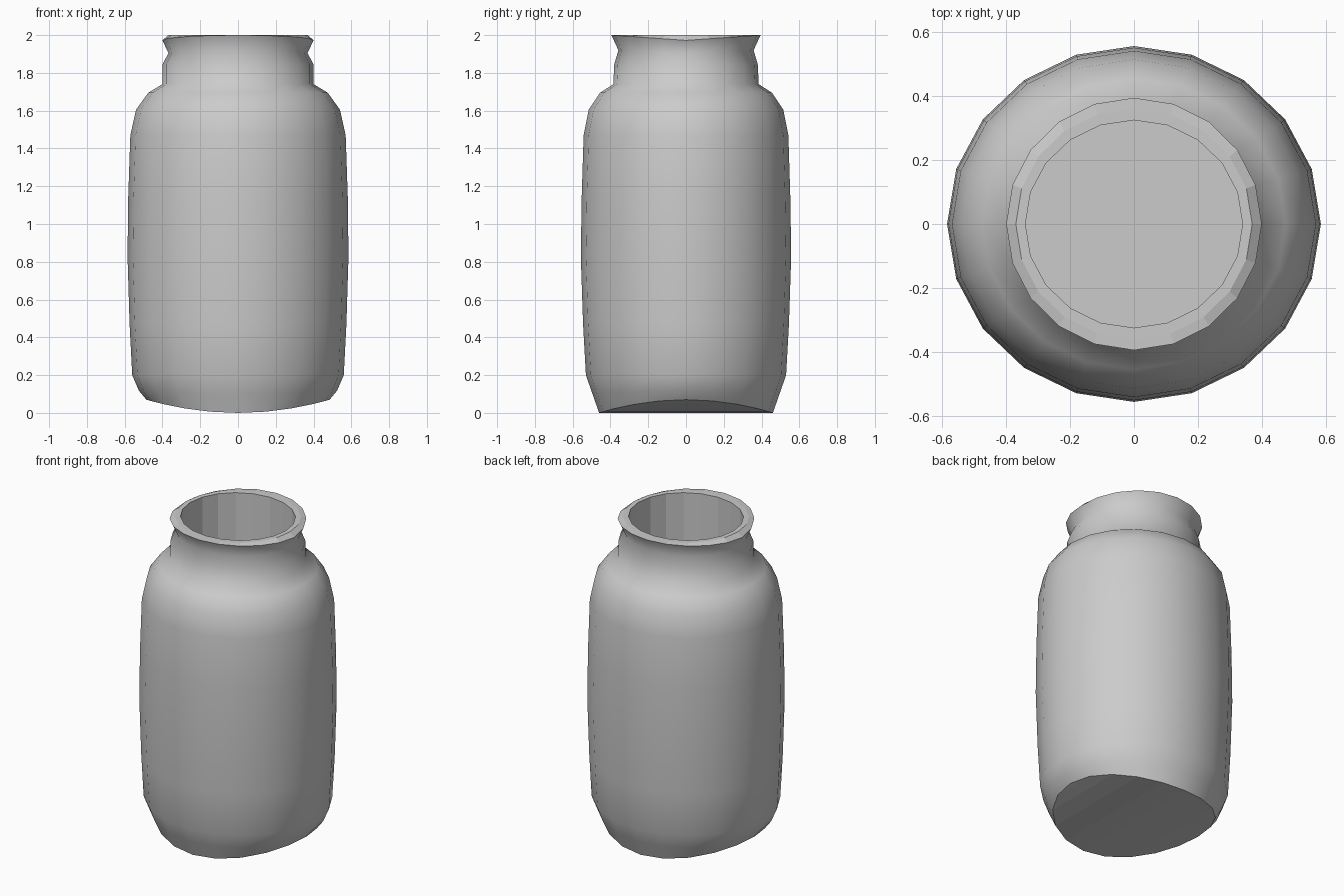
import bpy, bmesh, math

if "Cube" in bpy.data.objects:
    bpy.data.objects.remove(bpy.data.objects["Cube"])

N = 20  # sides of the jar

# Outer rings, bottom to top: x radius, y radius, z at the front/back, z at the sides
outer = [
    (0.485, 0.46, 0.0, 0.07),
    (0.525, 0.495, 0.10, 0.118),
    (0.56, 0.53, 0.20, 0.20),
    (0.574, 0.545, 0.47, 0.47),
    (0.585, 0.557, 0.83, 0.83),
    (0.581, 0.552, 1.15, 1.15),
    (0.57, 0.542, 1.47, 1.47),
    (0.54, 0.515, 1.605, 1.605),
    (0.475, 0.455, 1.695, 1.695),
    (0.40, 0.385, 1.74, 1.74),
    (0.40, 0.38, 1.845, 1.845),
    (0.368, 0.358, 1.92, 1.905),
    (0.40, 0.395, 2.0, 1.972),
]
# Lip and straight inner wall
inner = [
    (0.37, 0.36, 2.0, 2.0),
    (0.34, 0.325, 2.0, 2.0),
    (0.34, 0.325, 0.12, 0.12),
]

bm = bmesh.new()


def make_ring(rx, ry, z_front, z_side, lip=False):
    verts = []
    for i in range(N):
        a = 2 * math.pi * i / N
        w = 1 - abs(math.sin(a)) if lip else math.cos(a) ** 2
        verts.append(bm.verts.new((rx * math.cos(a), ry * math.sin(a),
                                   z_front + (z_side - z_front) * w)))
    return verts


rings = [make_ring(*r, lip=(r is outer[-1])) for r in outer + inner]

# Skin between rings: smooth outside, flat lip and inside
for k, (a, b) in enumerate(zip(rings, rings[1:])):
    for i in range(N):
        j = (i + 1) % N
        f = bm.faces.new((a[i], a[j], b[j], b[i]))
        f.smooth = k < len(outer) - 1

# Bottom curved from side to side, filled with strips running front to back
base = rings[0]
for i in range(N // 2):
    quad = [base[i], base[-i % N], base[-(i + 1) % N], base[i + 1]]
    bm.faces.new(list(dict.fromkeys(quad)))

# Inside floor
bm.faces.new(rings[-1])

bmesh.ops.recalc_face_normals(bm, faces=bm.faces)

# Crisp edges at the base and the lip
for ring in (rings[0], rings[len(outer) - 1]):
    for i in range(N):
        bm.edges.get((ring[i], ring[(i + 1) % N])).smooth = False

mesh = bpy.data.meshes.new("jar")
bm.to_mesh(mesh)
bm.free()
jar = bpy.data.objects.new("jar", mesh)
bpy.context.collection.objects.link(jar)
